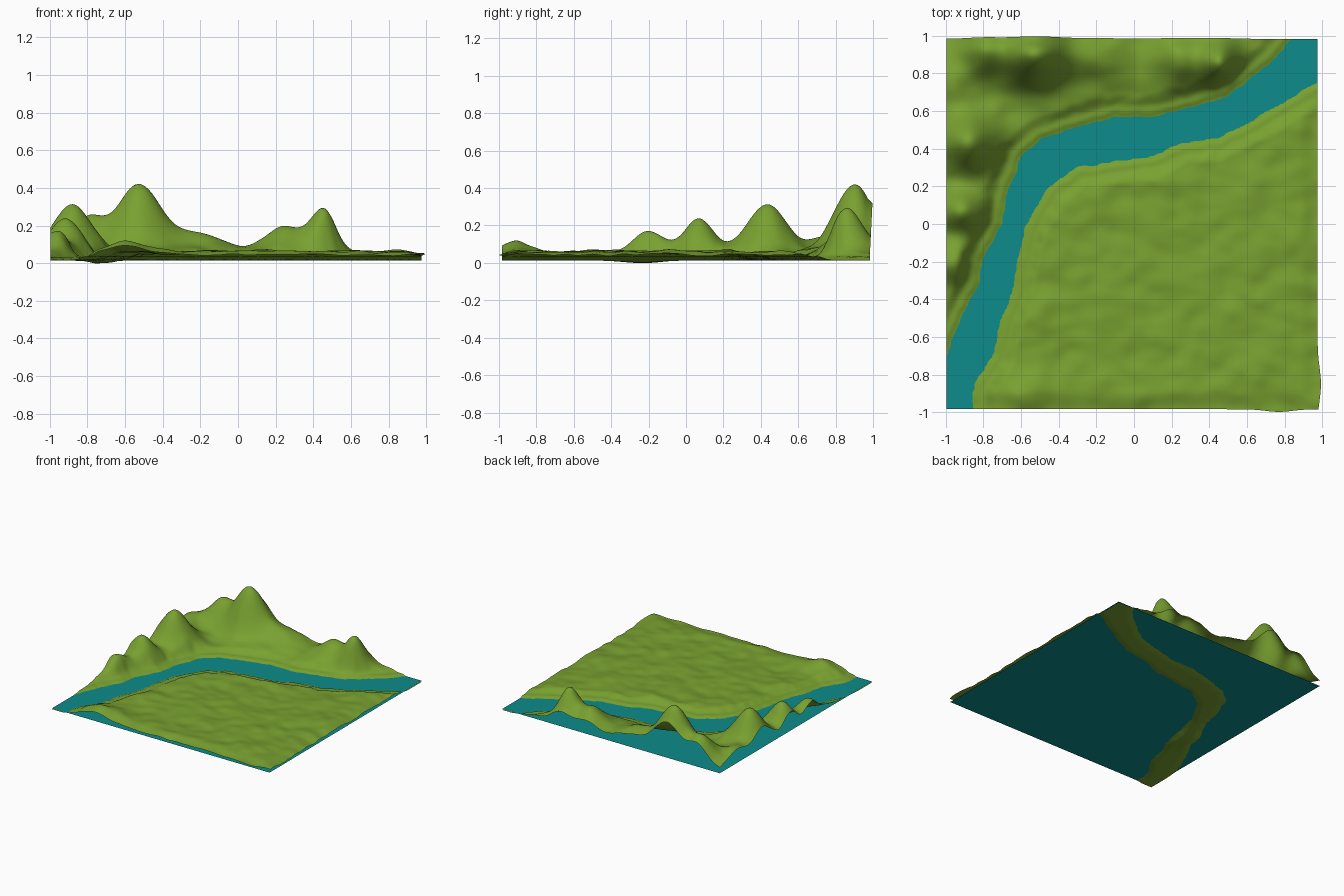
import bpy, math
from mathutils import Vector, noise

if "Cube" in bpy.data.objects:
    bpy.data.objects.remove(bpy.data.objects["Cube"])

X0, X1, Y0, Y1 = -0.995, 0.975, -0.984, 0.984   # extent of the tile
WATER = 0.021                                   # water level
N = 150                                         # terrain cells per side

# River banks, running from the front left to the back right
BANK_A = [(-1.3, -1.3), (-1, -.71), (-.92, -.5), (-.82, -.3), (-.81, -.2), (-.7, 0),
          (-.68, .15), (-.6, .36), (-.5, .45), (-.3, .52), (-.1, .57), (.1, .57),
          (.3, .62), (.5, .68), (.6, .76), (.75, .88), (.83, .98), (1.1, 1.3)]
BANK_B = [(-.87, -1.4), (-.86, -.98), (-.85, -.85), (-.75, -.7), (-.7, -.5), (-.64, -.35),
          (-.62, -.2), (-.57, 0), (-.5, .12), (-.45, .2), (-.3, .3), (-.1, .33),
          (.1, .36), (.25, .43), (.43, .45), (.6, .53), (.85, .68), (.975, .75), (1.4, 1.0)]
RIVER = BANK_A + BANK_B[::-1]

# Hills: x, y, height, spread in x, spread in y
HILLS = [(-.53, .90, .355, .115, .105), (-.80, .93, .17, .08, .10),
         (-.88, .43, .25, .10, .105), (-.92, .07, .18, .085, .075),
         (-.95, -.20, .115, .08, .08), (-.97, .75, .08, .07, .09),
         (.455, .86, .215, .068, .085), (.25, .88, .14, .10, .09),
         (-.20, .90, .10, .14, .10), (-.60, -.92, .055, .11, .09)]


def make_material(name, color):
    m = bpy.data.materials.new(name)
    m.diffuse_color = (*color, 1)
    m.use_nodes = True
    m.node_tree.nodes["Principled BSDF"].inputs["Base Color"].default_value = m.diffuse_color
    return m


def smooth(a, b, v):
    t = max(0.0, min(1.0, (v - a) / (b - a)))
    return t * t * (3 - 2 * t)


def river_distance(x, y):
    """Distance to the river bank, negative inside the river."""
    best, inside = 9.0, False
    for i, (ax, ay) in enumerate(RIVER):
        bx, by = RIVER[i - 1]
        dx, dy = bx - ax, by - ay
        t = max(0.0, min(1.0, ((x - ax) * dx + (y - ay) * dy) / (dx * dx + dy * dy)))
        best = min(best, math.hypot(x - ax - t * dx, y - ay - t * dy))
        if (ay > y) != (by > y) and x < ax + (y - ay) * dx / dy:
            inside = not inside
    return -best if inside else best


def height(x, y):
    d = river_distance(x, y) + 0.010 * noise.noise(Vector((x * 16, y * 16, 3)))
    if d < 0:                                    # river bed, deepest on the left bend
        hole = math.exp(-((x + .76) ** 2 + (y + .23) ** 2) / .02)
        return WATER - (.007 + .014 * hole) * smooth(0, .05, -d) - .001
    bumps = (.014 * noise.noise(Vector((x * 4, y * 5, 0)))
             + .009 * noise.noise(Vector((x * 9, y * 11, 7))))
    hills = sum(h * math.exp(-((x - cx) / sx) ** 2 / 2 - ((y - cy) / sy) ** 2 / 2)
                for cx, cy, h, sx, sy in HILLS)
    rim = min(X1 - x, y - Y0)                    # plain sinks towards its outer edges
    plain = .026 * smooth(.05, .12, d) * (.45 + .55 * smooth(0, .1, rim))
    z = .011 * smooth(0, .03, d) + plain + bumps * smooth(.04, .14, d)
    return WATER + .001 + max(z, .003 * smooth(0, .02, d)) + hills * smooth(.01, .14, d)


def make_object(name, verts, faces, mat):
    me = bpy.data.meshes.new(name)
    me.from_pydata(verts, [], faces)
    me.materials.append(mat)
    ob = bpy.data.objects.new(name, me)
    bpy.context.collection.objects.link(ob)
    return ob


grass = make_material("grass green", (.19, .355, .03))
teal = make_material("water teal", (.004, .26, .26))

# Terrain: open height field whose raised borders lean slightly outwards
verts = []
for j in range(N + 1):
    for i in range(N + 1):
        x, y = X0 + (X1 - X0) * i / N, Y0 + (Y1 - Y0) * j / N
        z = height(x, y)
        if j == N:
            y += .05 * max(0, z - .06)
        if j == 0:
            y -= .014 * math.exp(-((x - .77) / .1) ** 2)
        if i == N:
            x += .018 * math.exp(-((y + .85) / .12) ** 2)
        verts.append((x, y, z))
W = N + 1
faces = [(j * W + i, j * W + i + 1, (j + 1) * W + i + 1, (j + 1) * W + i)
         for j in range(N) for i in range(N)]
terrain = make_object("terrain", verts, faces, grass)
for p in terrain.data.polygons:
    p.use_smooth = True

# Water: one flat sheet under the land, showing along the river
make_object("water", [(X0, Y0, WATER), (X1, Y0, WATER), (X1, Y1, WATER), (X0, Y1, WATER)],
            [(0, 1, 2, 3)], teal)
